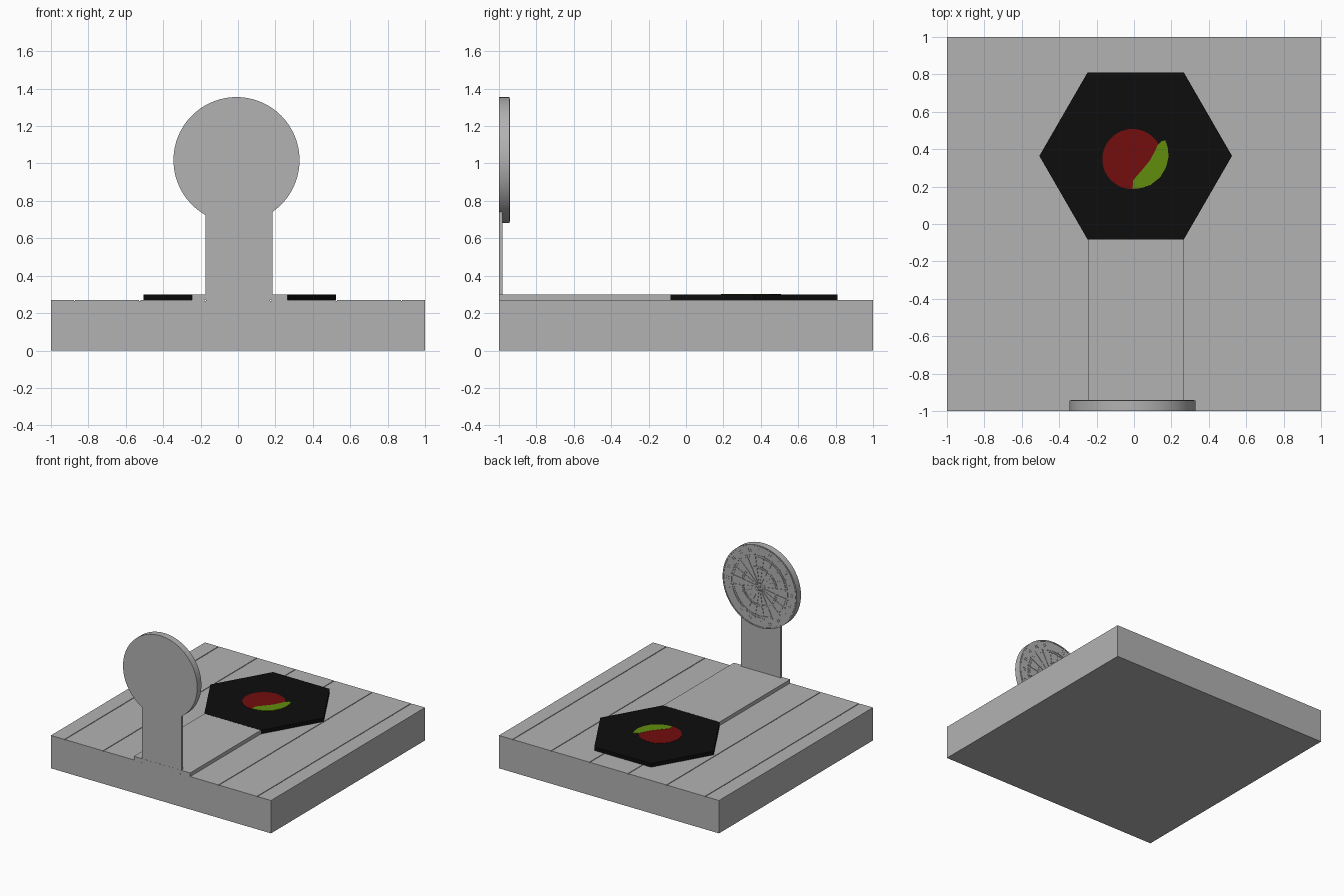
import bpy, bmesh
from math import sin, cos, pi, radians
from mathutils import Matrix, Vector

cube = bpy.data.objects.get("Cube")
if cube:
    bpy.data.objects.remove(cube)


def material(name, rgb):
    m = bpy.data.materials.new(name)
    m.use_nodes = True
    m.diffuse_color = (*rgb, 1)
    m.node_tree.nodes["Principled BSDF"].inputs["Base Color"].default_value = (*rgb, 1)
    return m


GREY = material("plain grey", (0.448, 0.448, 0.448))
BLACK = material("mat black", (0.004, 0.004, 0.004))
RED = material("dark red", (0.171, 0.004, 0.004))
GREEN = material("leaf green", (0.119, 0.263, 0.004))


def finish(name, bm, mat, smooth=False):
    bmesh.ops.recalc_face_normals(bm, faces=bm.faces)
    mesh = bpy.data.meshes.new(name)
    bm.to_mesh(mesh)
    bm.free()
    mesh.materials.append(mat)
    ob = bpy.data.objects.new(name, mesh)
    bpy.context.collection.objects.link(ob)
    if smooth:
        bpy.ops.object.select_all(action="DESELECT")
        ob.select_set(True)
        bpy.context.view_layer.objects.active = ob
        bpy.ops.object.shade_smooth_by_angle(angle=radians(30))
    return ob


def prism(name, outline, axis, lo, hi, mat, smooth=False):
    """Extrude an outline along y (points are x, z) or z (points are x, y)."""
    bm = bmesh.new()
    place = (lambda a, b: (a, lo, b)) if axis == "y" else (lambda a, b: (a, b, lo))
    face = bm.faces.new([bm.verts.new(place(a, b)) for a, b in outline])
    out = bmesh.ops.extrude_face_region(bm, geom=[face])
    move = Vector((0, hi - lo, 0)) if axis == "y" else Vector((0, 0, hi - lo))
    bmesh.ops.translate(bm, vec=move, verts=[v for v in out["geom"] if isinstance(v, bmesh.types.BMVert)])
    return finish(name, bm, mat, smooth)


def circle(cx, cy, r, n):
    return [(cx + r * cos(2 * pi * i / n), cy + r * sin(2 * pi * i / n)) for i in range(n)]


def rect(x0, x1, y0, y1):
    return [(x0, y0), (x1, y0), (x1, y1), (x0, y1)]


# Floor slab with plank grooves running front to back
TOP, MAT_TOP = 0.27, 0.30
profile = [(-1, 0), (-1, TOP)]
for x in (-0.875, -0.525, -0.175, 0.175, 0.525, 0.875):
    profile += [(x - 0.003, TOP), (x - 0.003, TOP - 0.006), (x + 0.003, TOP - 0.006), (x + 0.003, TOP)]
profile += [(1, TOP), (1, 0)]
prism("plank_floor", profile, "y", -1, 1, GREY)

# Runner and hexagonal mat
prism("runner", rect(-0.247, 0.265, -1, -0.083), "z", TOP, MAT_TOP, GREY)
prism("hexagon_mat", circle(0.009, 0.364, 0.515, 6), "z", TOP, MAT_TOP, BLACK)

# Painted emblem on the mat
prism("red_disc", circle(-0.008, 0.347, 0.161, 64), "z", MAT_TOP, MAT_TOP + 0.002, RED)
leaf = [(-0.008, 0.188), (-0.004, 0.235), (0.04, 0.285), (0.085, 0.34), (0.112, 0.39),
        (0.125, 0.42), (0.148, 0.443), (0.168, 0.447), (0.18, 0.41), (0.185, 0.36),
        (0.172, 0.305), (0.14, 0.25), (0.09, 0.21), (0.04, 0.192)]
prism("green_leaf", leaf, "z", MAT_TOP, MAT_TOP + 0.003, GREEN)

# Upright post and round target
CX, CZ, R, FACE = -0.008, 1.018, 0.337, -0.945
prism("post", rect(-0.173, 0.184, MAT_TOP, 0.75), "y", -0.999, -0.98, GREY)
prism("target_board", circle(CX, CZ, R, 96), "y", -1, FACE, GREY, True)


def ring(bm, r, width, height):
    """Raised ring with a square section on the rear of the target."""
    n = 80
    section = ((r - width, 0), (r - width, height), (r + width, height), (r + width, 0))
    loops = [[bm.verts.new((CX + q * cos(2 * pi * i / n), FACE + h, CZ + q * sin(2 * pi * i / n)))
              for q, h in section] for i in range(n)]
    for i in range(n):
        a, b = loops[i], loops[(i + 1) % n]
        for k in range(3):
            bm.faces.new((a[k], a[k + 1], b[k + 1], b[k]))


def bar(bm, angle, r0, r1, width, height, shift=0):
    """Raised radial bar on the rear of the target."""
    m = (Matrix.Translation((CX, FACE, CZ)) @ Matrix.Rotation(angle, 4, "Y")
         @ Matrix.Translation(((r0 + r1) / 2, height / 2, shift))
         @ Matrix.Diagonal((r1 - r0, height, width, 1)))
    bmesh.ops.create_cube(bm, size=1, matrix=m)


# Wire rings, sector wires and small score marks facing the mat
wires = bmesh.new()
for f in (0.03, 0.075, 0.44, 0.48, 0.71, 0.755, 0.97):
    ring(wires, R * f, 0.0016, 0.003)
for i in range(20):
    bar(wires, 2 * pi * (i + 0.5) / 20, R * 0.075, R * 0.79, 0.003, 0.003)
finish("target_wires", wires, GREY)

marks = bmesh.new()
for i in range(20):
    for shift in (-0.009, 0.009):
        bar(marks, 2 * pi * i / 20, R * 0.83, R * 0.91, 0.005, 0.002, shift)
finish("score_marks", marks, GREY)
